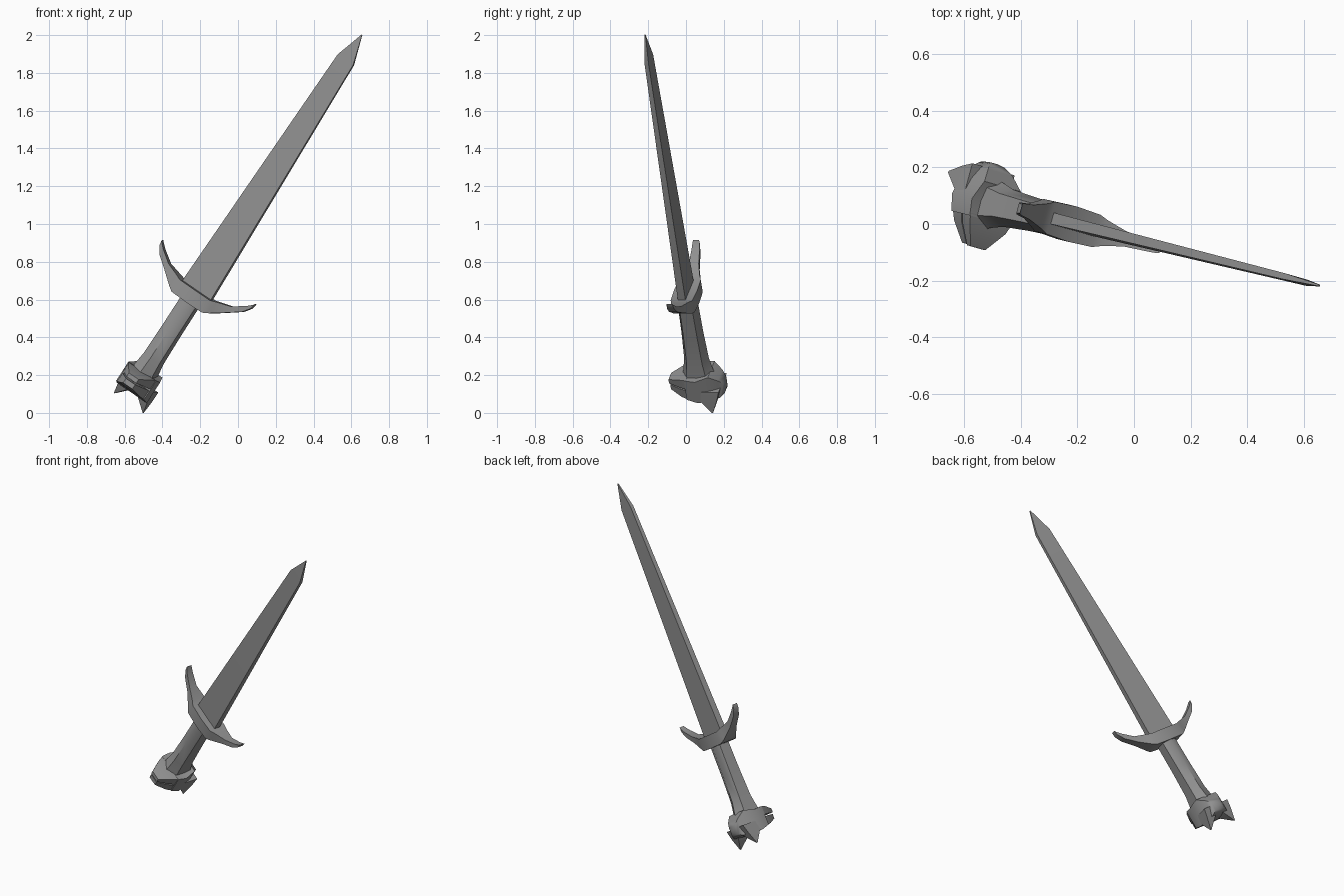
import bpy, bmesh, math
from mathutils import Vector, Matrix

if "Cube" in bpy.data.objects:
    bpy.data.objects.remove(bpy.data.objects["Cube"])

# Sword frame: W = across the blade, N = thickness (towards back), A = along the blade
A = Vector((0.536, -0.133, 0.833)).normalized()
W = Vector((0.80, -0.229, -0.555))
W = (W - A * W.dot(A)).normalized()
N = A.cross(W)
FRAME = Matrix.Translation((-0.22, 0, 0.64)) @ Matrix((W, N, A)).transposed().to_4x4()

# Dark grey metal
metal = bpy.data.materials.new("dark_metal")
metal.diffuse_color = (0.28, 0.28, 0.28, 1)
metal.use_nodes = True
metal.node_tree.nodes["Principled BSDF"].inputs["Base Color"].default_value = metal.diffuse_color


def loft(name, rings, angle=35):
    """Skin equal-length rings of local points, cap both ends, tilt into place."""
    bm = bmesh.new()
    vs = [[bm.verts.new(p) for p in r] for r in rings]
    n = len(vs[0])
    for a, b in zip(vs, vs[1:]):
        for i in range(n):
            j = (i + 1) % n
            bm.faces.new((a[i], a[j], b[j], b[i]))
    bm.faces.new(vs[0][::-1])
    bm.faces.new(vs[-1])
    bmesh.ops.recalc_face_normals(bm, faces=bm.faces)
    bm.transform(FRAME)
    me = bpy.data.meshes.new(name)
    bm.to_mesh(me)
    bm.free()
    me.materials.append(metal)
    ob = bpy.data.objects.new(name, me)
    bpy.context.collection.objects.link(ob)
    bpy.ops.object.select_all(action='DESELECT')
    ob.select_set(True)
    bpy.context.view_layer.objects.active = ob
    bpy.ops.object.shade_smooth_by_angle(angle=math.radians(angle))
    return ob


def flat_ring(z, w, t, x=0, y=0):
    """Rectangle across the sword at height z."""
    return [(x - w, y - t, z), (x + w, y - t, z), (x + w, y + t, z), (x - w, y + t, z)]


def hex_ring(z, w, s, t):
    """Six-sided grip section: flat sides, ridged front and back."""
    return [(-w, -s, z), (0, -t, z), (w, -s, z), (w, s, z), (0, t, z), (-w, s, z)]


def depth_ring(y, w, lo, hi):
    """Rectangle facing the front at depth y."""
    return [(-w, y, lo), (w, y, lo), (w, y, hi), (-w, y, hi)]


# Blade: flat tapering bar with a pointed tip
loft("blade", [flat_ring(-0.03, 0.095, 0.021), flat_ring(1.475, 0.051, 0.011),
               flat_ring(1.633, 0.002, 0.003)], 20)

# Crossguard: thick middle with two upswept horns (x, low, high, half thickness)
half = [(0.0, -0.068, 0.012, 0.064), (0.10, -0.066, 0.012, 0.059),
        (0.13, -0.050, 0.022, 0.047), (0.205, 0.004, 0.044, 0.027),
        (0.272, 0.054, 0.090, 0.022), (0.302, 0.095, 0.118, 0.019),
        (0.307, 0.120, 0.126, 0.016)]
stations = [(-x, l, h, t) for x, l, h, t in half[:0:-1]] + half
loft("crossguard", [[(x, -t, l), (x, t, l), (x, t, h), (x, -t, h)]
                    for x, l, h, t in stations], 40)

# Grip: six-sided, flaring into the pommel
loft("grip", [hex_ring(-0.03, 0.050, 0.034, 0.056), hex_ring(-0.25, 0.050, 0.037, 0.060),
              hex_ring(-0.42, 0.052, 0.042, 0.068), hex_ring(-0.50, 0.060, 0.052, 0.084),
              hex_ring(-0.59, 0.066, 0.060, 0.125)], 50)

# Pommel: carved head with domed back
loft("pommel_head", [depth_ring(*r) for r in [
    (-0.06, 0.092, -0.625, -0.505), (0.0, 0.100, -0.640, -0.508),
    (0.07, 0.080, -0.640, -0.490), (0.115, 0.054, -0.632, -0.527),
    (0.136, 0.034, -0.615, -0.558), (0.142, 0.014, -0.597, -0.578)]], 50)

# Two jaws projecting to the front, split by a narrow slot
loft("upper_jaw", [depth_ring(-0.05, 0.092, -0.559, -0.505),
                   depth_ring(-0.09, 0.078, -0.559, -0.510),
                   depth_ring(-0.163, 0.032, -0.562, -0.538)], 25)
loft("lower_jaw", [depth_ring(-0.05, 0.090, -0.625, -0.570),
                   depth_ring(-0.09, 0.074, -0.620, -0.570),
                   depth_ring(-0.158, 0.030, -0.600, -0.572)], 25)

# Broad pointed ears sweeping from the dome to the bottom of the pommel
for side, label in ((-1, "left"), (1, "right")):
    loft("ear_" + label, [flat_ring(-0.575, 0.046, 0.066, side * 0.047, 0.055),
                          flat_ring(-0.630, 0.036, 0.046, side * 0.060, 0.058),
                          flat_ring(-0.704, 0.002, 0.003, side * 0.095, 0.071)], 40)
